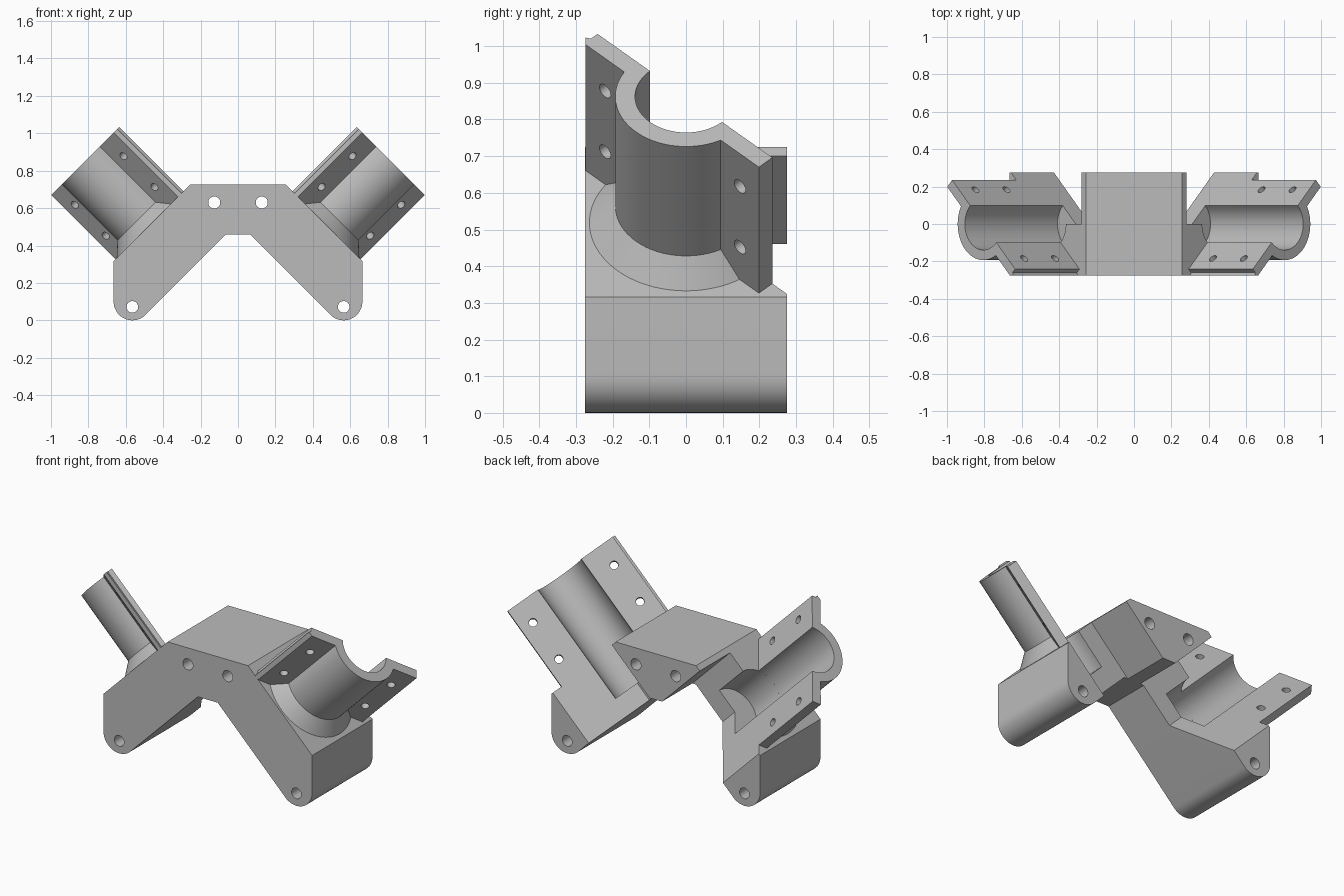
import bpy, bmesh, math
from mathutils import Vector

if "Cube" in bpy.data.objects:
    bpy.data.objects.remove(bpy.data.objects["Cube"], do_unlink=True)

grey = bpy.data.materials.new("light grey")
grey.use_nodes = True
GREY = (0.5, 0.5, 0.5, 1)
grey.diffuse_color = GREY
grey.node_tree.nodes["Principled BSDF"].inputs["Base Color"].default_value = GREY

R = math.sqrt(0.5)
DEPTH = 0.275          # half depth of the bracket
TOP, BOTTOM = 0.694, 0.37   # arm faces measured along the tube axis
END = 1.18             # outer end of the cradle
BORE, OUTER, WALL = 0.139, 0.193, 0.052
AXIS = -0.04           # sideways offset of the tube axis


def upright(x, z, y):
    return Vector((x, y, z))


def slanted(side):
    """Frame across the tube: y, sideways p, along the axis a."""
    return lambda y, p, a: Vector((side * R * (a + p), y, R * (a - p)))


def tube(side):
    """Frame of the split tube: along flange f, opening o, axis a."""
    base = slanted(side)
    return lambda f, o, a: base(R * (f + o), AXIS + R * (f - o), a)


def arc(cx, cy, r, start, stop, n):
    steps = [math.radians(start + (stop - start) * i / n) for i in range(n + 1)]
    return [(cx + r * math.cos(t), cy + r * math.sin(t)) for t in steps]


def circle(cx, cy, r, n=32):
    return arc(cx, cy, r, 0, 360, n)[:-1]


def loft(name, rings, closed=False):
    """Skin a list of equal rings; cap both ends."""
    bm = bmesh.new()
    loops = [[bm.verts.new(v) for v in ring] for ring in rings]
    n = len(loops[0])
    for a, b in zip(loops, loops[1:]):
        for i in range(n):
            j = (i + 1) % n
            bm.faces.new((a[i], a[j], b[j], b[i]))
    bm.faces.new(loops[0])
    bm.faces.new(loops[-1])
    bmesh.ops.recalc_face_normals(bm, faces=bm.faces)
    mesh = bpy.data.meshes.new(name)
    bm.to_mesh(mesh)
    bm.free()
    mesh.materials.append(grey)
    obj = bpy.data.objects.new(name, mesh)
    bpy.context.collection.objects.link(obj)
    return obj


def prism(name, outline, lo, hi, frame):
    return loft(name, [[frame(u, v, w) for u, v in outline] for w in (lo, hi)])


def cut(obj, cutters):
    bpy.context.view_layer.objects.active = obj
    for c in cutters:
        mod = obj.modifiers.new("cut", "BOOLEAN")
        mod.operation, mod.solver, mod.object = "DIFFERENCE", "EXACT", c
        bpy.ops.object.modifier_apply(modifier=mod.name)
    for c in cutters:
        bpy.data.objects.remove(c, do_unlink=True)


def smooth(obj):
    bpy.ops.object.select_all(action="DESELECT")
    obj.select_set(True)
    bpy.context.view_layer.objects.active = obj
    bpy.ops.object.shade_smooth_by_angle(angle=math.radians(30))


# Bracket body: half outline from the top centre round the foot, then mirrored
HUB_Z, HUB_LOW, SIDE, FOOT = 0.725, 0.46, 0.665, 0.1
diag = TOP / R
half = [(diag - HUB_Z, HUB_Z), (SIDE, diag - SIDE)]
half += arc(SIDE - FOOT, FOOT, FOOT, 0, -135, 18)
half += [(BOTTOM / R - HUB_LOW, HUB_LOW)]
outline = half + [(-x, z) for x, z in reversed(half)]
body = prism("bracket_body", outline, -DEPTH, DEPTH, upright)

cutters = []
for side in (1, -1):
    # Rear clearance beside the hub, bore pocket and bolt holes
    clearance = [(0, -0.297), (0, AXIS), (0.4, 0.4 + AXIS), (0.4, -0.297)]
    cutters += [
        prism("clearance_cutter", clearance, 0.1, 1, slanted(side)),
        prism("bore_cutter", circle(0, 0, BORE, 48), 0.48, 1, tube(side)),
        prism("hub_hole_cutter", circle(side * 0.127, 0.63, 0.032), -1, 1, upright),
        prism("foot_hole_cutter", circle(side * 0.565, 0.072, 0.031), -1, 1, upright),
    ]
cut(body, cutters)
smooth(body)

# Split tube cradle with flanges on each arm
for side, label in ((1, "left"), (-1, "right")):
    frame = tube(side)
    lip = math.degrees(math.asin(WALL / OUTER))
    section = arc(0, 0, BORE, 0, -180, 28)
    section += [(-0.341, 0), (-0.341, -0.026), (-0.355, -0.033), (-0.336, -WALL)]
    section += arc(0, 0, OUTER, -180 + lip, -lip, 28)
    section += [(0.333, -WALL), (0.333, 0)]
    cradle = prism(label + "_cradle", section, 0.682, END, frame)

    # Screw holes through both flanges
    across = lambda f, a, o: frame(f, o, a)
    cut(cradle, [prism("screw_cutter", circle(f, a, 0.022, 20), -0.2, 0.1, across)
                 for f in (-0.26, 0.26) for a in (0.82, 1.054)])
    smooth(cradle)

    # Conical flare joining the cradle to the arm
    profile = [(0.16, 0.688), (0.27, 0.688), (OUTER - 0.002, 0.76), (0.16, 0.76)]
    rings = [[frame(r * c, r * s, a) for r, a in profile]
             for c, s in arc(0, 0, 1, -2, -178, 40)]
    smooth(loft(label + "_flare", rings))
